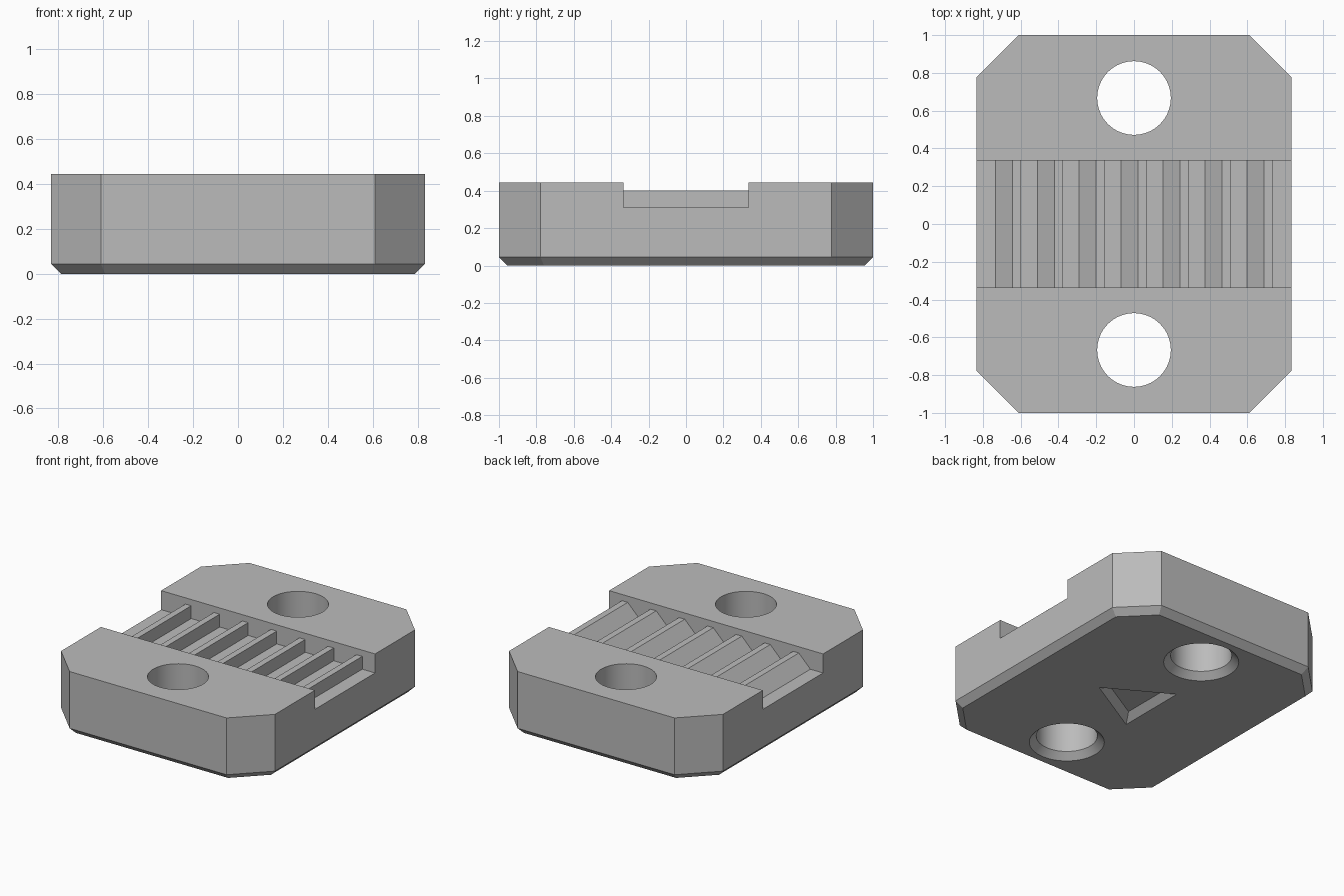
import bpy
import bmesh
import math

cube = bpy.data.objects.get("Cube")
if cube:
    bpy.data.objects.remove(cube, do_unlink=True)

HALF_X, HALF_Y, HEIGHT = 0.833, 1.0, 0.444
CORNER, BEVEL = 0.222, 0.0445
FLOOR, TOOTH, PITCH = 0.31, 0.09, 0.222

grey = bpy.data.materials.new("plain grey")
grey.use_nodes = True
colour = (0.5, 0.5, 0.5, 1)
grey.diffuse_color = colour
grey.node_tree.nodes["Principled BSDF"].inputs["Base Color"].default_value = colour


def loft(name, rings):
    """Closed solid skinned through rings of equal point count."""
    bm = bmesh.new()
    loops = [[bm.verts.new(p) for p in ring] for ring in rings]
    n = len(loops[0])
    for a, b in zip(loops, loops[1:]):
        for i in range(n):
            j = (i + 1) % n
            bm.faces.new((a[i], a[j], b[j], b[i]))
    bm.faces.new(loops[0][::-1])
    bm.faces.new(loops[-1])
    bmesh.ops.recalc_face_normals(bm, faces=bm.faces)
    mesh = bpy.data.meshes.new(name)
    bm.to_mesh(mesh)
    bm.free()
    obj = bpy.data.objects.new(name, mesh)
    bpy.context.collection.objects.link(obj)
    mesh.materials.append(grey)
    return obj


def octagon(inset, z):
    x, y = HALF_X - inset, HALF_Y - inset
    diagonal = HALF_X + HALF_Y - CORNER - inset * math.sqrt(2)
    u, v = diagonal - y, diagonal - x
    return [(x, -v, z), (x, v, z), (u, y, z), (-u, y, z),
            (-x, v, z), (-x, -v, z), (-u, -y, z), (u, -y, z)]


def polygon(radius, sides, y, z):
    steps = [2 * math.pi * i / sides for i in range(sides)]
    return [(radius * math.cos(a), y + radius * math.sin(a), z) for a in steps]


# Body with chamfered corners and a bevelled bottom edge
body = loft("clamp_body", [octagon(BEVEL, 0), octagon(0, BEVEL), octagon(0, HEIGHT)])

# Belt channel: flat floor with seven sawtooth ridges
profile = [(-1, HEIGHT + 0.1), (-1, FLOOR)]
for k in range(-3, 4):
    x = k * PITCH - 0.068
    profile += [(x, FLOOR), (x + TOOTH, FLOOR + TOOTH),
                (x + 0.135, FLOOR + TOOTH), (x + 0.135, FLOOR)]
profile += [(1, FLOOR), (1, HEIGHT + 0.1)]
cutters = [loft("channel_cutter", [[(x, y, z) for x, z in profile]
                                   for y in (-0.335, 0.335)])]

# Screw holes, countersunk underneath
for y in (-0.667, 0.667):
    sections = [(0.195 + 2 * BEVEL, -BEVEL), (0.195, BEVEL), (0.195, HEIGHT + 0.1)]
    cutters.append(loft("hole_cutter", [polygon(r, 64, y, z) for r, z in sections]))

# Triangular direction mark recessed in the underside
mark = [(0.29 + 2 * BEVEL, -BEVEL), (0.29 - 2 * BEVEL, BEVEL)]
cutters.append(loft("arrow_cutter", [polygon(r, 3, 0, z) for r, z in mark]))

# Apply the cuts and discard the cutters
for cutter in cutters:
    cutter.hide_render = True
    mod = body.modifiers.new(cutter.name, "BOOLEAN")
    mod.operation, mod.solver, mod.object = "DIFFERENCE", "EXACT", cutter
bpy.context.view_layer.update()
result = bpy.data.meshes.new_from_object(
    body.evaluated_get(bpy.context.evaluated_depsgraph_get()))
body.modifiers.clear()
body.data = result
for cutter in cutters:
    bpy.data.objects.remove(cutter, do_unlink=True)

# Smooth hole walls, crisp edges elsewhere
bpy.ops.object.select_all(action="DESELECT")
body.select_set(True)
bpy.context.view_layer.objects.active = body
bpy.ops.object.shade_smooth_by_angle(angle=math.radians(25))
